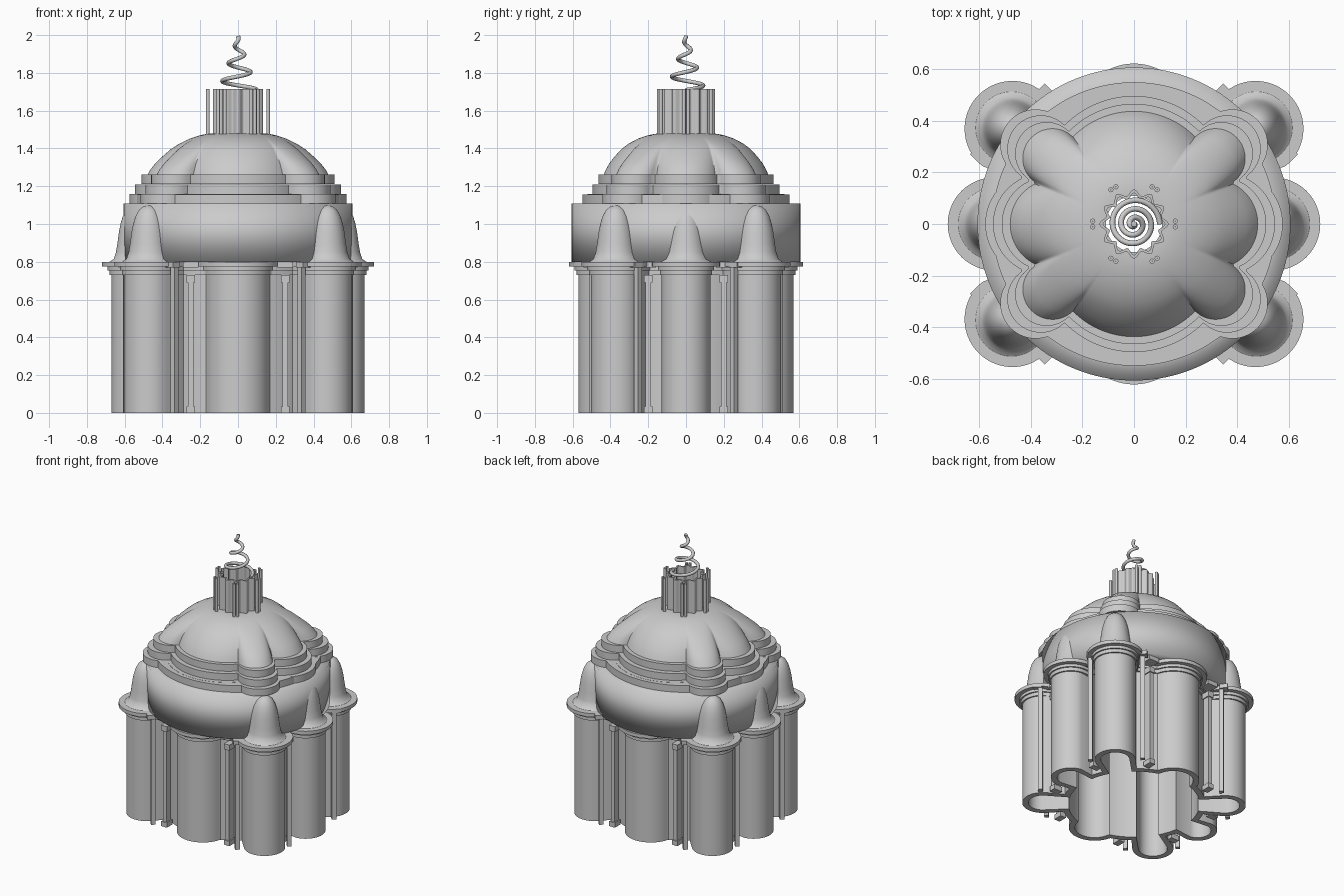
import bpy, bmesh, math
from math import sin, cos, pi, radians
from mathutils import Matrix

if "Cube" in bpy.data.objects:
    bpy.data.objects.remove(bpy.data.objects["Cube"], do_unlink=True)

stone = bpy.data.materials.new("pale_stone")
stone.use_nodes = True
GREY = (0.6, 0.6, 0.6, 1)
stone.diffuse_color = GREY
stone.node_tree.nodes["Principled BSDF"].inputs["Base Color"].default_value = GREY

SEG = 360


def finish(name, bm, angle=35):
    bmesh.ops.recalc_face_normals(bm, faces=bm.faces)
    mesh = bpy.data.meshes.new(name)
    bm.to_mesh(mesh)
    bm.free()
    mesh.materials.append(stone)
    ob = bpy.data.objects.new(name, mesh)
    bpy.context.collection.objects.link(ob)
    bpy.ops.object.select_all(action="DESELECT")
    ob.select_set(True)
    bpy.context.view_layer.objects.active = ob
    bpy.ops.object.shade_smooth_by_angle(angle=radians(angle))
    return ob


def loft(name, rows, closed=True, at=(0, 0), seg=SEG, angle=35):
    """Skin rings given as (radius function of angle, height)."""
    bm = bmesh.new()
    rings = []
    for radius, z in rows:
        ring = []
        for i in range(seg):
            a = 2 * pi * i / seg
            r = radius(a) if callable(radius) else radius
            ring.append(bm.verts.new((at[0] + r * cos(a), at[1] + r * sin(a), z)))
        rings.append(ring)
    pairs = list(zip(rings, rings[1:])) + ([(rings[-1], rings[0])] if closed else [])
    for low, high in pairs:
        for i in range(seg):
            j = (i + 1) % seg
            bm.faces.new((low[i], low[j], high[j], high[i]))
    return finish(name, bm, angle)


def lobed(side, corner, front, base, grow=0):
    """Plan outline: a circle with eight round bays, as radius by angle."""
    bays = [(s * side[0], 0, side[1]) for s in (1, -1)]
    bays += [(0, s * front[0], front[1]) for s in (1, -1)]
    bays += [(sx * corner[0], sy * corner[1], corner[2]) for sx in (1, -1) for sy in (1, -1)]

    def radius(a):
        best = base + grow
        for cx, cy, r in bays:
            along = cx * cos(a) + cy * sin(a)
            h = (r + grow) ** 2 - (cx * cx + cy * cy - along * along)
            if along > 0 and h > 0:
                best = max(best, along + math.sqrt(h))
        return best
    return radius


def block(name, x, y, z0, z1, w, d, turn=0):
    bm = bmesh.new()
    m = (Matrix.Translation((x, y, (z0 + z1) / 2)) @ Matrix.Rotation(turn, 4, "Z")
         @ Matrix.Diagonal((w, d, z1 - z0, 1)))
    bmesh.ops.create_cube(bm, size=1, matrix=m)
    return finish(name, bm)


def body(grow):
    return lobed((0.54, 0.13), (0.47, 0.368, 0.135), (0.40, 0.17), 0.47, grow)


CROWN = lobed((0.35, 0.195), (0.36, 0.29, 0.13), (0.12, 0.375), 0.43)


def crown(scale):
    return lambda a: scale * CROWN(a)


# Lobed walls, hollow and open below
loft("bay_walls", [(body(-0.04), 0), (body(0), 0), (body(0), 0.74), (body(-0.04), 0.74)])

# Stepped cornice
loft("cornice", [(body(g), z) for g, z in (
    (-0.04, 0.73), (0.01, 0.73), (0.01, 0.755), (0.02, 0.755),
    (0.02, 0.775), (0.05, 0.775), (0.05, 0.8), (-0.04, 0.8))])

# Pilasters between the bays, with bases, capitals and cornice blocks
for sx in (1, -1):
    for sy in (1, -1):
        for px, py, turn in ((0.25, 0.455, 0), (0.5, 0.2, pi / 2)):
            x, y = sx * px, sy * py
            block("pilaster", x, y, 0, 0.73, 0.03, 0.05, turn)
            block("pilaster_base", x, y, 0, 0.035, 0.045, 0.065, turn)
            block("pilaster_capital", x, y, 0.69, 0.73, 0.045, 0.065, turn)
            block("pilaster_cornice", x, y, 0.77, 0.8, 0.08, 0.1, turn)
        # Strips that end each corner bay
        for px, py in ((0.345, 0.505), (0.595, 0.27)):
            turn = sx * sy * pi / 4
            block("bay_end_block", sx * px, sy * py, 0.77, 0.8, 0.055, 0.055, turn)
            block("bay_end_strip", sx * (px - 0.008), sy * (py - 0.015), 0, 0.77, 0.03, 0.03, turn)

# Half-sunk turrets over the corner and side bays
TURRET = ((0.14, 0.8), (0.118, 0.815), (0.106, 0.85), (0.098, 0.9), (0.09, 0.96),
          (0.082, 1.0), (0.07, 1.04), (0.051, 1.075), (0.026, 1.095), (0.001, 1.1))
spots = [(sx * 0.473, sy * 0.372) for sx in (1, -1) for sy in (1, -1)]
for spot in spots + [(0.54, 0), (-0.54, 0)]:
    loft("turret", TURRET, False, spot, 48, 60)

# Round drum with a ring ledge, softly shaded over the rim
loft("drum", [(0.45, 0.8), (0.605, 0.8), (0.605, 1.108), (0.45, 1.108)], angle=100)
loft("drum_ledge", [(0.4, 1.1), (0.548, 1.1), (0.548, 1.157), (0.4, 1.157)])

# Three lobed steps
for scale, z in ((1.055, 1.108), (1, 1.16), (0.938, 1.212)):
    loft("lobed_step", [(crown(s), h) for s, h in (
        (0.75, z), (scale, z), (scale, z + 0.05), (0.75, z + 0.05))])


# Lobed dome that fades to a round top with an open eye
def dome_ring(scale, fade):
    return lambda a: scale * ((1 - fade) * 0.89 * CROWN(a) + fade * 0.45)


loft("dome", [(dome_ring(s, f), z) for s, f, z in (
    (1, 0, 1.25), (0.96, 0.08, 1.29), (0.91, 0.22, 1.325), (0.85, 0.4, 1.357),
    (0.77, 0.6, 1.395), (0.68, 0.8, 1.425), (0.57, 0.93, 1.451), (0.46, 1, 1.468),
    (0.37, 1, 1.477), (0.3, 1, 1.48), (0.24, 1, 1.48))], False, angle=60)

# Scalloped lantern with six pairs of columns
def scallop(r):
    return lambda a: r + 0.011 * cos(12 * a)


loft("lantern", [(scallop(0.108), 1.47), (scallop(0.122), 1.47),
                 (scallop(0.122), 1.715), (scallop(0.108), 1.715)])
for k in range(6):
    for off in (-0.07, 0.07):
        a = k * pi / 3 + off
        spot = (0.16 * cos(a), 0.16 * sin(a))
        loft("lantern_column", [(0.001, 1.46), (0.01, 1.46), (0.01, 1.715), (0.001, 1.715)],
             False, spot, 12)

# Spiral finial
curve = bpy.data.curves.new("spiral_finial", "CURVE")
curve.dimensions = "3D"
curve.bevel_depth = 0.011
curve.bevel_resolution = 3
curve.use_fill_caps = True
path = curve.splines.new("POLY")
STEPS = 120
path.points.add(STEPS)
for i, p in enumerate(path.points):
    t = i / STEPS
    a = 6 * pi * t
    r = 0.1 * (1 - t)
    p.co = (r * cos(a), r * sin(a), 1.71 + 0.285 * t, 1)
curve.materials.append(stone)
spiral = bpy.data.objects.new("spiral_finial", curve)
bpy.context.collection.objects.link(spiral)
